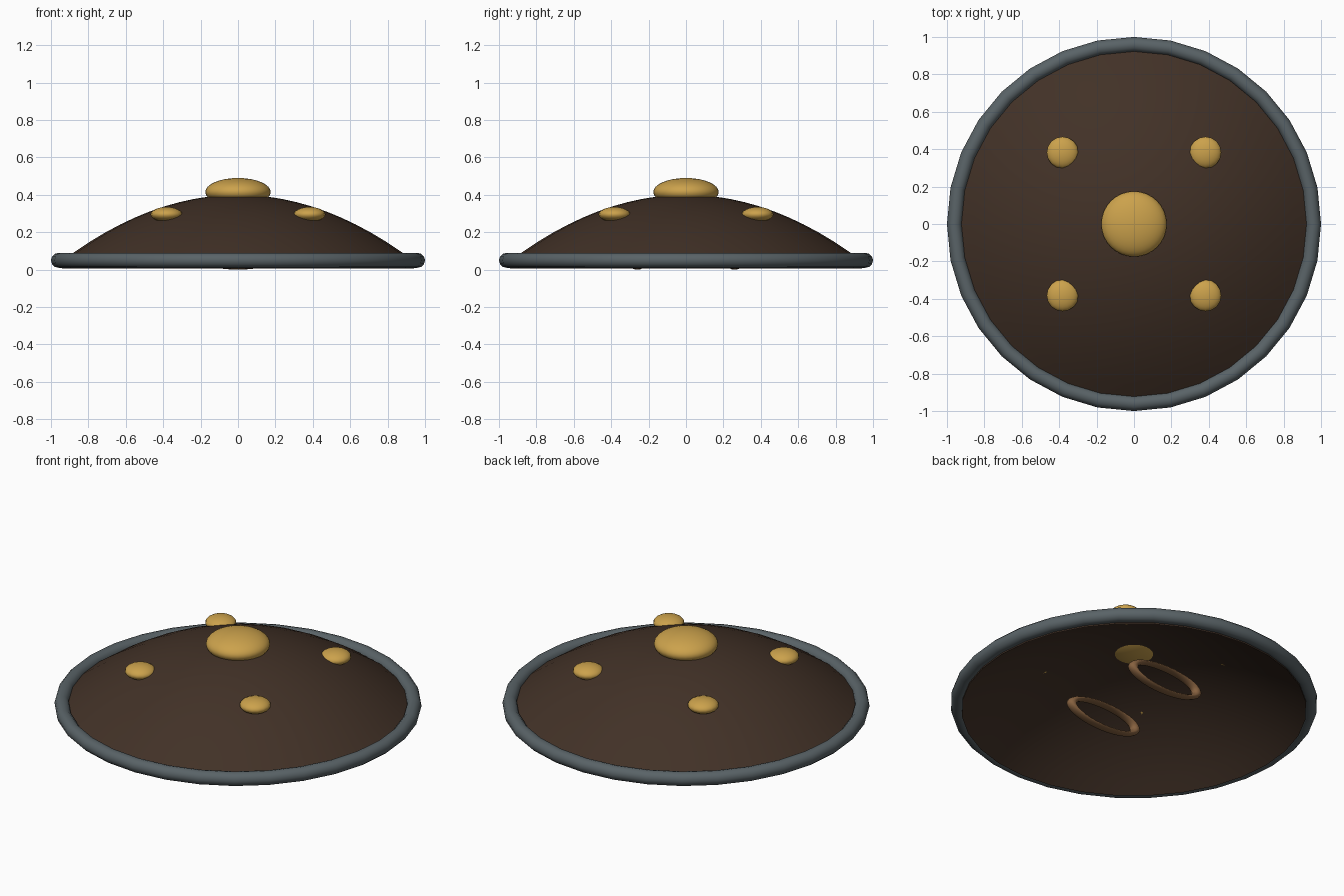
import bpy, bmesh, math

cube = bpy.data.objects.get("Cube")
if cube:
    bpy.data.objects.remove(cube, do_unlink=True)


def material(name, rgb):
    m = bpy.data.materials.new(name)
    m.use_nodes = True
    m.diffuse_color = (*rgb, 1)
    m.node_tree.nodes["Principled BSDF"].inputs["Base Color"].default_value = (*rgb, 1)
    return m


WOOD = material("dark wood", (0.054, 0.031, 0.020))
STEEL = material("grey steel", (0.100, 0.124, 0.135))
BRASS = material("brass", (0.60, 0.36, 0.072))
LEATHER = material("tan leather", (0.24, 0.12, 0.05))


def finish(name, mat):
    ob = bpy.context.object
    ob.name = ob.data.name = name
    ob.data.materials.append(mat)
    bpy.ops.object.shade_smooth_by_angle(angle=math.radians(40))
    return ob


def ellipsoid(name, loc, radius, height, segments, rings):
    bpy.ops.mesh.primitive_uv_sphere_add(segments=segments, ring_count=rings, location=loc)
    bpy.context.object.scale = (radius, radius, height)
    finish(name, BRASS)


# Domed board: a parabolic shell with a hollow underside
TOP, THICK, EDGE, STEPS, SIDES = 0.40, 0.04, 0.94, 12, 32
radii = [EDGE * i / STEPS for i in range(STEPS + 1)]
outer = [(r, TOP * (1 - r * r)) for r in radii]
inner = [(r, z - THICK) for r, z in reversed(outer)]
bm = bmesh.new()
verts = [bm.verts.new((r, 0, z)) for r, z in outer + inner]
edges = [bm.edges.new(pair) for pair in zip(verts, verts[1:])]
bmesh.ops.spin(bm, geom=verts + edges, axis=(0, 0, 1), cent=(0, 0, 0),
               angle=math.tau, steps=SIDES, use_duplicate=False)
bmesh.ops.remove_doubles(bm, verts=bm.verts, dist=0.0005)
bmesh.ops.recalc_face_normals(bm, faces=bm.faces)
mesh = bpy.data.meshes.new("board")
bm.to_mesh(mesh)
bm.free()
board = bpy.data.objects.new("board", mesh)
bpy.context.collection.objects.link(board)
bpy.ops.object.select_all(action="DESELECT")
board.select_set(True)
bpy.context.view_layer.objects.active = board
finish("board", WOOD)

# Metal rim
bpy.ops.mesh.primitive_torus_add(location=(0, 0, 0.05), major_radius=0.96, minor_radius=0.04,
                                 major_segments=SIDES, minor_segments=12)
finish("rim", STEEL)

# Central boss and four studs
ellipsoid("boss", (0, 0, 0.415), 0.175, 0.075, 32, 16)
for x, side in ((1, "left"), (-1, "right")):
    for y, end in ((-1, "front"), (1, "back")):
        ellipsoid(f"stud_{end}_{side}", (x * 0.382, y * 0.382, 0.295), 0.085, 0.04, 16, 12)

# Flattened upright grip loops on the underside
for y, end in ((-0.26, "front"), (0.26, "back")):
    bpy.ops.mesh.primitive_torus_add(location=(0, y, 0.08), rotation=(math.pi / 2, 0, 0),
                                     major_radius=0.225, minor_radius=0.028,
                                     major_segments=32, minor_segments=10)
    bpy.context.object.scale = (1, 0.315, 1)
    finish(f"grip_{end}", LEATHER)
